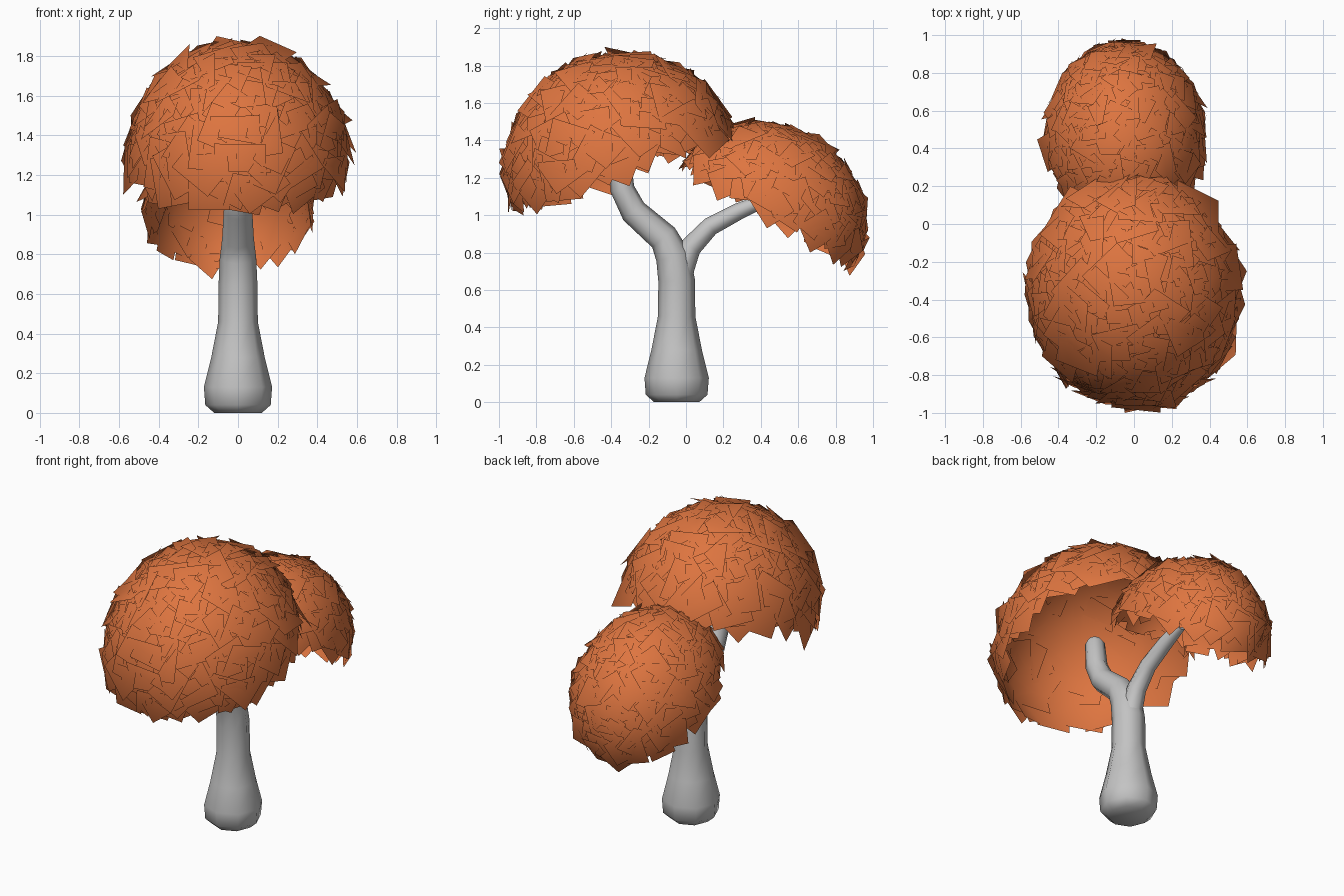
import bpy, bmesh, math, random
from mathutils import Vector, Matrix

random.seed(7)
cube = bpy.data.objects.get("Cube")
if cube:
    bpy.data.objects.remove(cube)


def material(name, rgb):
    m = bpy.data.materials.new(name)
    m.use_nodes = True
    m.diffuse_color = (*rgb, 1)
    m.node_tree.nodes["Principled BSDF"].inputs["Base Color"].default_value = (*rgb, 1)
    return m


ORANGE = material("autumn orange", (0.73, 0.178, 0.051))
GREY = material("bark grey", (0.55, 0.55, 0.55))


def make_object(name, bm, mat):
    mesh = bpy.data.meshes.new(name)
    bm.to_mesh(mesh)
    bm.free()
    mesh.materials.append(mat)
    obj = bpy.data.objects.new(name, mesh)
    bpy.context.collection.objects.link(obj)
    return obj


def limb(name, path, sides=8):
    """Tapered tube through (y, z, radius) stations in the x = 0 plane."""
    bm = bmesh.new()
    rings = []
    for i, (y, z, r) in enumerate(path):
        a, b = path[max(i - 1, 0)], path[min(i + 1, len(path) - 1)]
        along = Vector((0, b[0] - a[0], b[1] - a[1])).normalized()
        across = Vector((1, 0, 0))
        up = along.cross(across)
        ring = []
        for k in range(sides):
            t = math.tau * k / sides
            ring.append(bm.verts.new(Vector((0, y, z)) + r * (math.cos(t) * across + math.sin(t) * up)))
        rings.append(ring)
    for lo, hi in zip(rings, rings[1:]):
        for k in range(sides):
            n = (k + 1) % sides
            bm.faces.new((lo[k], lo[n], hi[n], hi[k]))
    bm.faces.new(rings[0][::-1])
    bm.faces.new(rings[-1])
    bmesh.ops.recalc_face_normals(bm, faces=bm.faces)
    obj = make_object(name, bm, GREY)
    bpy.ops.object.select_all(action="DESELECT")
    obj.select_set(True)
    bpy.context.view_layer.objects.active = obj
    bpy.ops.object.shade_smooth_by_angle(angle=math.radians(50))


def canopy(name, centre, radii, tilt, count, size):
    """Hollow dome of overlapping square leaf cards, tilted about x."""
    bm = bmesh.new()
    turn = Matrix.Rotation(tilt, 3, "X")
    centre, normals = Vector(centre), []
    lowest = math.cos(math.radians(85))
    for i in range(count):
        h = 1 - (1 - lowest) * (i + 0.5) / count
        ring, angle = math.sqrt(1 - h * h), i * math.pi * (3 - math.sqrt(5))
        unit = Vector((ring * math.cos(angle), ring * math.sin(angle), h))
        point = Vector(u * r for u, r in zip(unit, radii))
        normal = Vector(u / r for u, r in zip(unit, radii)).normalized()
        # lean each card slightly off the dome surface
        lean = Vector(random.gauss(0, 0.13) for _ in range(3))
        frame = (normal + lean).to_track_quat("Z", "Y").to_matrix()
        frame = frame @ Matrix.Rotation(random.uniform(0, math.tau), 3, "Z")
        s = size * random.uniform(0.8, 1.15) / 2
        corners = []
        for sx, sy in ((-1, -1), (1, -1), (1, 1), (-1, 1)):
            p = point * random.uniform(0.975, 0.985) + frame @ Vector((sx * s, sy * s, 0))
            corners.append(bm.verts.new(centre + turn @ p))
            normals.append(turn @ Vector(c / (r * r) for c, r in zip(p, radii)).normalized())
        bm.faces.new(corners).smooth = True
    obj = make_object(name, bm, ORANGE)
    # shade the cards as one rounded mass
    obj.data.normals_split_custom_set_from_vertices([n.normalized() for n in normals])


# Trunk and its front fork
limb("trunk", [(-.05, 0, .12), (-.05, .04, .165), (-.05, .13, .172), (-.05, .28, .135),
               (-.05, .46, .1), (-.05, .65, .098), (-.07, .78, .092), (-.12, .88, .08),
               (-.28, 1.02, .072), (-.34, 1.14, .065), (-.355, 1.3, .058), (-.355, 1.33, .035)])
# Rear fork
limb("rear_branch", [(-.045, .6, .07), (-.02, .72, .066), (.025, .83, .058),
                     (.13, .94, .05), (.28, 1.02, .045), (.42, 1.08, .035)])

# Leaf domes
canopy("front_canopy", (0, -.34, 1.24), (.56, .62, .62), math.radians(19), 240, .23)
canopy("rear_canopy", (-.05, .44, 1.0), (.425, .53, .48), math.radians(-30), 240, .16)
